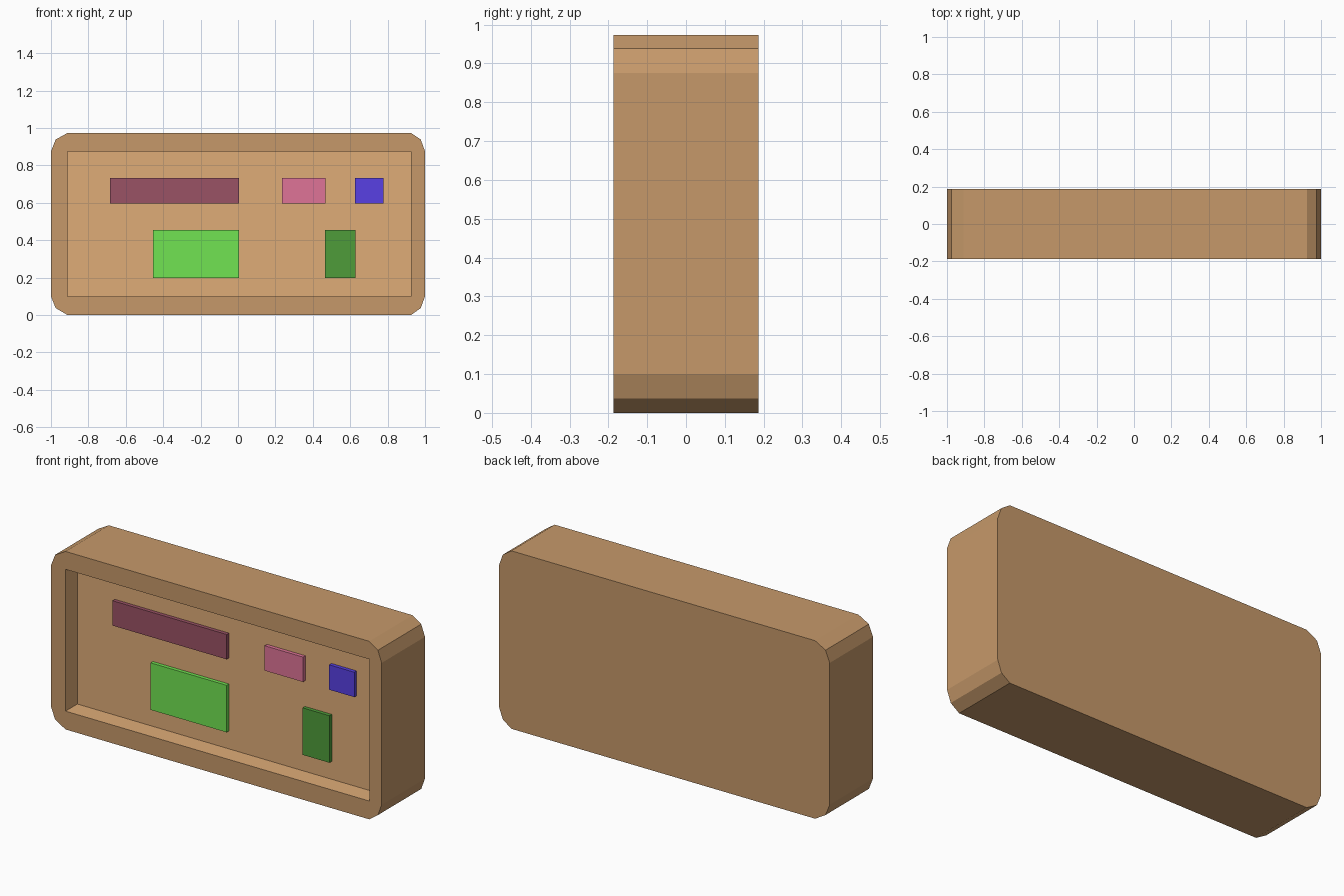
import bpy, bmesh

if "Cube" in bpy.data.objects:
    bpy.data.objects.remove(bpy.data.objects["Cube"])


def material(name, rgb):
    """Flat material from 8-bit sRGB values, stored as linear."""
    lin = []
    for c in rgb:
        c /= 255
        lin.append(c / 12.92 if c <= 0.04045 else ((c + 0.055) / 1.055) ** 2.4)
    m = bpy.data.materials.new(name)
    m.diffuse_color = (*lin, 1)
    m.use_nodes = True
    m.node_tree.nodes["Principled BSDF"].inputs["Base Color"].default_value = m.diffuse_color
    return m


def finish(name, bm, mats):
    bmesh.ops.recalc_face_normals(bm, faces=bm.faces)
    mesh = bpy.data.meshes.new(name)
    bm.to_mesh(mesh)
    bm.free()
    for m in mats:
        mesh.materials.append(m)
    ob = bpy.data.objects.new(name, mesh)
    bpy.context.collection.objects.link(ob)
    return ob


case_tan = material("case tan", (198, 153, 106))
recess_tan = material("recess light tan", (223, 172, 119))

FRONT, BACK, FLOOR = -0.187, 0.187, -0.085
HEIGHT = 0.973
X0, X1, Z0, Z1 = -0.912, 0.925, 0.10, 0.875   # recess opening

# Case outline: three points per chamfered corner, counter-clockwise from bottom left
corners = [
    [(-1, Z0), (-0.975, 0.037), (X0, 0)],
    [(X1, 0), (0.977, 0.037), (1, Z0)],
    [(1, Z1), (0.977, 0.938), (X1, HEIGHT)],
    [(X0, HEIGHT), (-0.975, 0.938), (-1, Z1)],
]
inner = [(X0, Z0), (X1, Z0), (X1, Z1), (X0, Z1)]

# Case: outer shell, front rim around the opening, and sunken panel
bm = bmesh.new()
front = [[bm.verts.new((x, FRONT, z)) for x, z in c] for c in corners]
back = [[bm.verts.new((x, BACK, z)) for x, z in c] for c in corners]
lip = [bm.verts.new((x, FRONT, z)) for x, z in inner]
floor = [bm.verts.new((x, FLOOR, z)) for x, z in inner]

f_ring, b_ring = sum(front, []), sum(back, [])
for i in range(12):
    j = (i + 1) % 12
    bm.faces.new((f_ring[i], f_ring[j], b_ring[j], b_ring[i]))
bm.faces.new(b_ring)
for i in range(4):
    j = (i + 1) % 4
    bm.faces.new(front[i] + [lip[i]])
    bm.faces.new((front[i][2], front[j][0], lip[j], lip[i]))
    bm.faces.new((lip[i], lip[j], floor[j], floor[i])).material_index = 1
bm.faces.new(floor).material_index = 1
finish("case", bm, [case_tan, recess_tan])

# Raised coloured blocks on the panel: x range, z range, colour
TOP_ROW, LOW_ROW = (0.597, 0.733), (0.198, 0.455)
blocks = [
    ("long_bar", "plum", (-0.685, 0.005), TOP_ROW, (154, 82, 101)),
    ("short_bar", "pink", (0.235, 0.467), TOP_ROW, (223, 116, 151)),
    ("square_button", "blue", (0.625, 0.777), TOP_ROW, (88, 64, 227)),
    ("screen", "bright green", (-0.455, 0.005), LOW_ROW, (113, 227, 82)),
    ("tall_button", "dark green", (0.465, 0.627), LOW_ROW, (78, 156, 58)),
]
for name, colour, (xa, xb), (za, zb), rgb in blocks:
    bm = bmesh.new()
    bmesh.ops.create_cube(bm, size=1)
    ya, yb = FLOOR - 0.02, FLOOR + 0.002
    bmesh.ops.scale(bm, vec=(xb - xa, yb - ya, zb - za), verts=bm.verts)
    bmesh.ops.translate(bm, vec=((xa + xb) / 2, (ya + yb) / 2, (za + zb) / 2), verts=bm.verts)
    finish(name, bm, [material(colour, rgb)])
